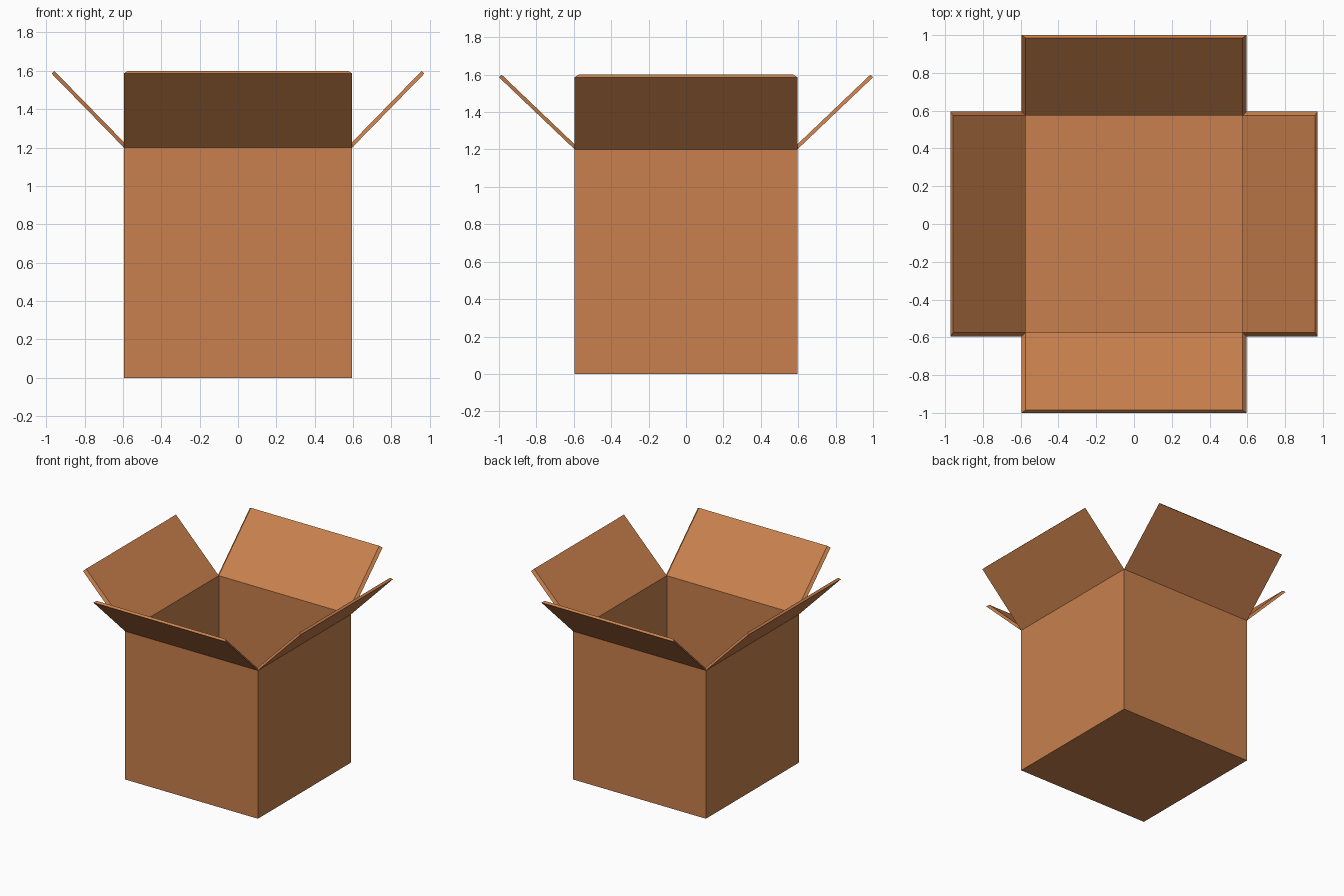
import bpy, bmesh
from mathutils import Matrix

if "Cube" in bpy.data.objects:
    bpy.data.objects.remove(bpy.data.objects["Cube"])

H, HALF, T = 1.2, 0.595, 0.02      # box height, half width, board thickness
INNER, LIP = HALF - T, H + 0.008   # inside half width and mitred inner rim

mat = bpy.data.materials.new("cardboard brown")
mat.diffuse_color = (0.578, 0.216, 0.074, 1)
mat.use_nodes = True
mat.node_tree.nodes["Principled BSDF"].inputs["Base Color"].default_value = mat.diffuse_color


def make(name, bm):
    bmesh.ops.recalc_face_normals(bm, faces=bm.faces)
    me = bpy.data.meshes.new(name)
    bm.to_mesh(me)
    bm.free()
    me.materials.append(mat)
    ob = bpy.data.objects.new(name, me)
    bpy.context.collection.objects.link(ob)


def ring(bm, h, z):
    return [bm.verts.new((x * h, y * h, z)) for x, y in ((-1, -1), (1, -1), (1, 1), (-1, 1))]


def bridge(bm, rings):
    # loft a chain of four-cornered rings and cap both ends
    for a, b in zip(rings, rings[1:]):
        for i in range(4):
            j = (i + 1) % 4
            bm.faces.new((a[i], a[j], b[j], b[i]))
    bm.faces.new(rings[0])
    bm.faces.new(rings[-1])


# open box: up the outside, over the rim, down the inside
bm = bmesh.new()
bridge(bm, [ring(bm, HALF, 0), ring(bm, HALF, H), ring(bm, INNER, LIP), ring(bm, INNER, T)])
make("box_body", bm)


# flap: leans outward, outer face wider than the inner one
def flap(name, quarter, reach):
    rot = Matrix.Rotation(quarter * 1.5707963268, 4, 'Z')
    bm = bmesh.new()
    faces = []
    for w, y0, z0, y1, z1 in ((HALF, HALF, H, reach, 1.586),
                              (INNER, INNER, LIP, reach - 0.014, 1.6)):
        faces.append([bm.verts.new((x, -y, z)) for x, y, z in
                      ((-w, y0, z0), (w, y0, z0), (w, y1, z1), (-w, y1, z1))])
    bridge(bm, faces)
    bm.transform(rot)
    make(name, bm)


for q, (name, reach) in enumerate((("front_flap", 1.0), ("right_flap", 0.972),
                                   ("back_flap", 1.0), ("left_flap", 0.972))):
    flap(name, q, reach)
